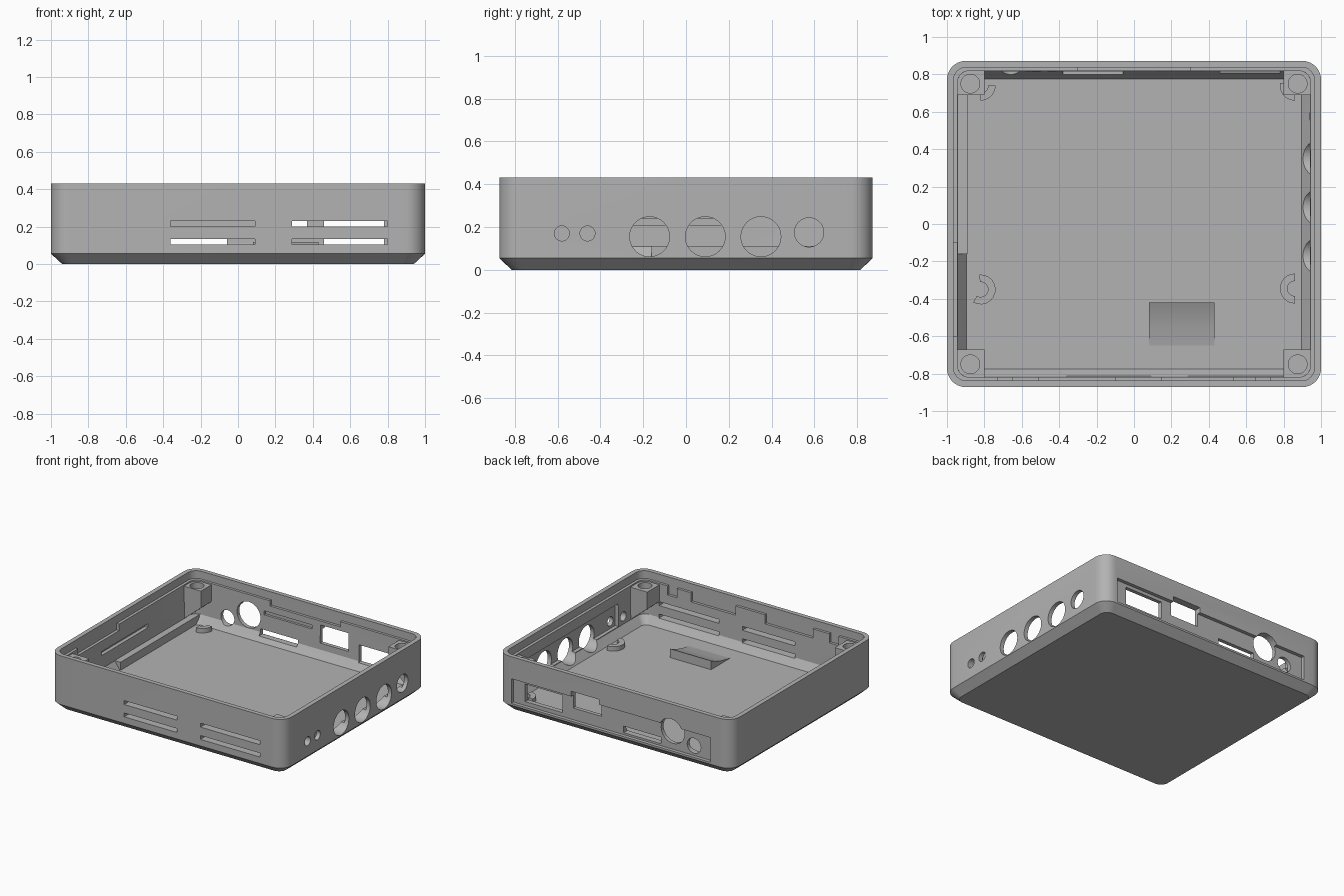
import bpy, bmesh, math
from mathutils import Matrix, Vector

cube = bpy.data.objects.get("Cube")
if cube:
    bpy.data.objects.remove(cube, do_unlink=True)

grey = bpy.data.materials.new("grey plastic")
grey.use_nodes = True
colour = (0.45, 0.45, 0.45, 1)
grey.diffuse_color = colour
grey.node_tree.nodes["Principled BSDF"].inputs["Base Color"].default_value = colour


def make(name, bm):
    bmesh.ops.recalc_face_normals(bm, faces=bm.faces)
    mesh = bpy.data.meshes.new(name)
    bm.to_mesh(mesh)
    bm.free()
    mesh.materials.append(grey)
    obj = bpy.data.objects.new(name, mesh)
    bpy.context.collection.objects.link(obj)
    return obj


def rounded_loft(name, rings, steps=8):
    """Stack of rounded rectangles: half width, half depth, radius, z."""
    bm = bmesh.new()
    loops = []
    for hx, hy, r, z in rings:
        loop = []
        for q, (sx, sy) in enumerate([(1, 1), (-1, 1), (-1, -1), (1, -1)]):
            for i in range(steps + 1):
                a = math.pi / 2 * (q + i / steps)
                loop.append(bm.verts.new((sx * (hx - r) + r * math.cos(a),
                                          sy * (hy - r) + r * math.sin(a), z)))
        loops.append(loop)
    n = len(loops[0])
    for low, high in zip(loops, loops[1:]):
        for i in range(n):
            j = (i + 1) % n
            bm.faces.new((low[i], low[j], high[j], high[i]))
    bm.faces.new(loops[0][::-1])
    bm.faces.new(loops[-1])
    return make(name, bm)


def box(name, x, y, z):
    bm = bmesh.new()
    size = Vector((x[1] - x[0], y[1] - y[0], z[1] - z[0]))
    mid = Vector((sum(x) / 2, sum(y) / 2, sum(z) / 2))
    bmesh.ops.create_cube(bm, size=1, matrix=Matrix.Translation(mid) @ Matrix.Diagonal((*size, 1)))
    return make(name, bm)


def cylinder(name, centre, r, depth, axis="Z"):
    turn = {"X": Matrix.Rotation(math.pi / 2, 4, "Y"),
            "Y": Matrix.Rotation(math.pi / 2, 4, "X"), "Z": Matrix()}[axis]
    bm = bmesh.new()
    bmesh.ops.create_cone(bm, cap_ends=True, segments=40, radius1=r, radius2=r,
                          depth=depth, matrix=Matrix.Translation(centre) @ turn)
    return make(name, bm)


def extrude(name, points, offset):
    bm = bmesh.new()
    face = bm.faces.new([bm.verts.new(p) for p in points])
    out = bmesh.ops.extrude_face_region(bm, geom=[face])
    moved = [v for v in out["geom"] if isinstance(v, bmesh.types.BMVert)]
    bmesh.ops.translate(bm, verts=moved, vec=offset)
    return make(name, bm)


def cut(target, cutter):
    mod = target.modifiers.new("cut", "BOOLEAN")
    mod.operation, mod.solver, mod.object = "DIFFERENCE", "EXACT", cutter
    bpy.context.view_layer.objects.active = target
    bpy.ops.object.modifier_apply(modifier=mod.name)
    bpy.data.objects.remove(cutter, do_unlink=True)


# Tray with a bevelled base, stepped rim and sloped inner floor edge
tray = rounded_loft("tray", [(0.94, 0.815, 0.06, 0), (1, 0.872, 0.1, 0.055), (1, 0.872, 0.1, 0.43)])
cut(tray, rounded_loft("cavity", [(0.895, 0.775, 0.04, 0.05), (0.94, 0.815, 0.06, 0.11),
                                  (0.945, 0.82, 0.06, 0.5)]))
cut(tray, rounded_loft("rim_step", [(0.965, 0.838, 0.07, 0.37), (0.965, 0.838, 0.07, 0.5)]))

# Notches in the inner ledge
for x in [(0.15, 0.53), (-0.51, -0.1), (-0.73, -0.65), (0.65, 0.73)]:
    cut(tray, box("notch", x, (-0.838, -0.7), (0.3, 0.4)))
cut(tray, box("notch", (-0.965, -0.8), (-0.6, -0.1), (0.32, 0.4)))
cut(tray, box("notch", (-0.3, 0.3), (0.7, 0.838), (0.33, 0.4)))

# Front ventilation slots
for x in [(-0.36, 0.09), (0.29, 0.8)]:
    for z in [(0.105, 0.135), (0.2, 0.23)]:
        cut(tray, box("slot", x, (-1, -0.7), z))

# Round sockets in the side wall and their inner recess
cut(tray, box("recess", (0.8, 0.968), (-0.52, 0.68), (0.115, 0.29)))
for y, z, r in [(-0.58, 0.17, 0.035), (-0.46, 0.17, 0.035), (-0.17, 0.155, 0.093),
                (0.09, 0.155, 0.093), (0.35, 0.155, 0.093), (0.575, 0.175, 0.068)]:
    cut(tray, cylinder("socket", (1, y, z), r, 0.3, "X"))

# Blind groove inside the plain side wall
cut(tray, box("groove", (-0.97, -0.8), (-0.32, 0.25), (0.21, 0.24)))

# Back panel recess and connector openings
cut(tray, box("panel", (-0.82, 0.88), (0.845, 1), (0.07, 0.26)))
for x, z in [((0.46, 0.78), (0.1, 0.235)), ((0.13, 0.37), (0.16, 0.3)), ((-0.38, -0.06), (0.085, 0.135))]:
    cut(tray, box("port", x, (0.7, 1), z))
for x, z, r in [(-0.48, 0.215, 0.1), (-0.66, 0.145, 0.058)]:
    cut(tray, cylinder("jack", (x, 0.87, z), r, 0.3, "Y"))
cut(tray, box("groove", (-0.35, 0.06), (0.7, 0.835), (0.25, 0.28)))

# Corner screw posts on sloped gussets
for sx, side in [(-1, "right"), (1, "left")]:
    for sy, end in [(-1, "front"), (1, "back")]:
        near, far = (0.67, 0.83) if sy < 0 else (0.69, 0.83)
        points = [(sx * 0.955, sy * near, 0.1), (sx * 0.8, sy * near, 0.23),
                  (sx * 0.8, sy * near, 0.36), (sx * 0.955, sy * near, 0.36)]
        post = extrude(f"{end}_{side}_screw_post", points, (0, sy * (far - near), 0))
        cut(post, cylinder("screw_hole", (sx * 0.875, sy * 0.75, 0.36), 0.05, 0.2))


# Open ring locators on the floor
def ring_locator(name, x, y, start, end, steps=12):
    angles = [math.radians(start + (end - start) * i / steps) for i in range(steps + 1)]
    arc = [(x + 0.08 * math.cos(a), y + 0.08 * math.sin(a), 0.045) for a in angles]
    arc += [(x + 0.04 * math.cos(a), y + 0.04 * math.sin(a), 0.045) for a in reversed(angles)]
    extrude(name, arc, (0, 0, 0.04))


ring_locator("front_right_locator", -0.82, -0.35, -120, 95)
ring_locator("front_left_locator", 0.86, -0.345, 90, 270)
ring_locator("back_right_locator", -0.82, 0.74, -90, 0)
ring_locator("back_left_locator", 0.86, 0.74, 170, 270)

# Ramp on the floor and rail beside the wall
ramp = [(0.08, -0.65, 0.045), (0.08, -0.65, 0.051), (0.08, -0.55, 0.07),
        (0.08, -0.47, 0.095), (0.08, -0.42, 0.118), (0.08, -0.42, 0.045)]
extrude("floor_ramp", ramp, (0.35, 0, 0))
box("wall_rail", (-0.95, -0.89), (-0.16, 0.8), (0.045, 0.112))

# Smooth rounded faces, keep edges sharp
bpy.ops.object.select_all(action="DESELECT")
for obj in bpy.context.scene.objects:
    if obj.type == "MESH":
        obj.select_set(True)
        bpy.context.view_layer.objects.active = obj
bpy.ops.object.shade_smooth_by_angle(angle=math.radians(30))
